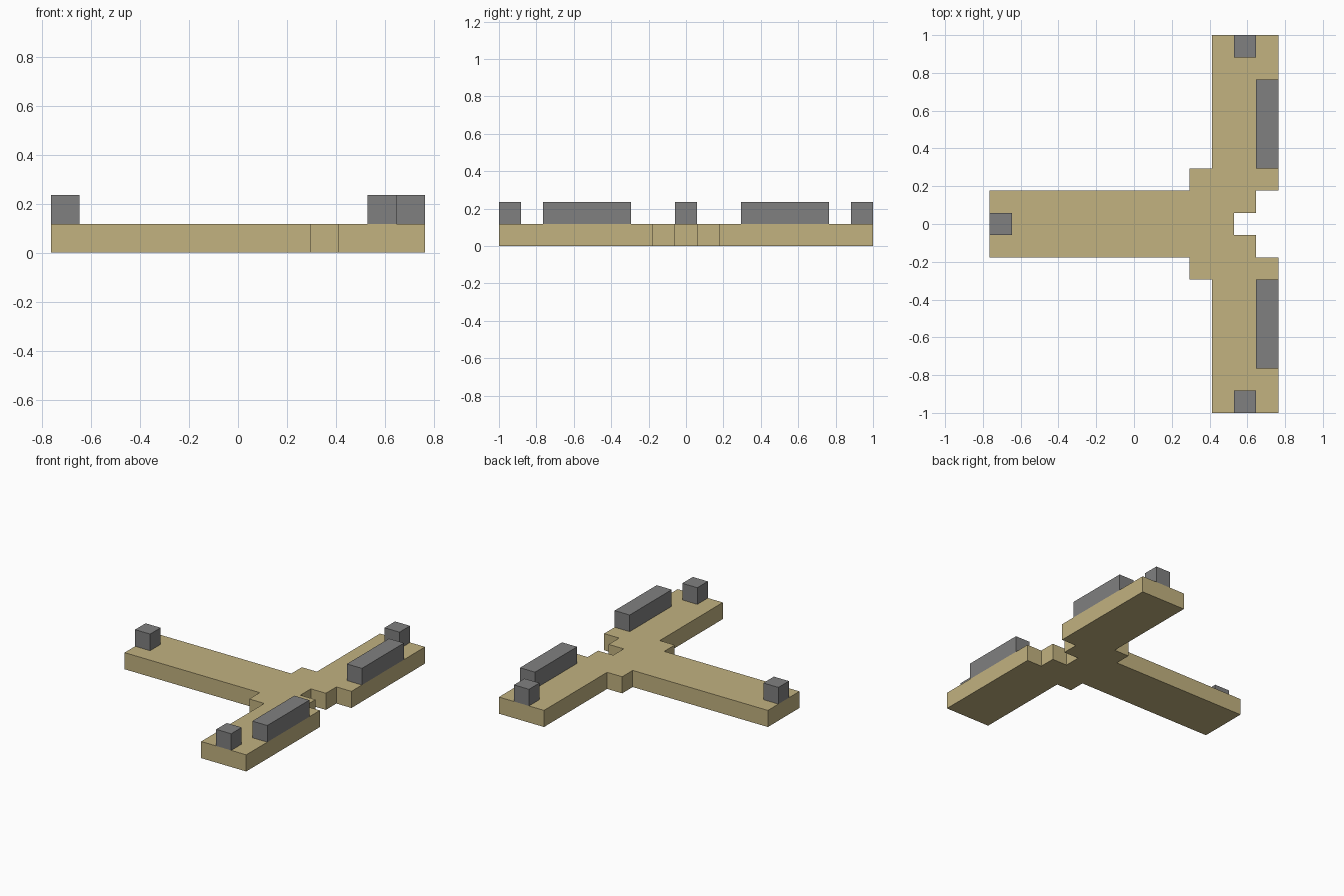
import bpy
import bmesh

U = 2 / 17  # one block of the plan

default = bpy.data.objects.get("Cube")
if default:
    bpy.data.objects.remove(default, do_unlink=True)


def make_material(name, rgb):
    mat = bpy.data.materials.new(name)
    mat.use_nodes = True
    mat.diffuse_color = (*rgb, 1)
    mat.node_tree.nodes["Principled BSDF"].inputs["Base Color"].default_value = (*rgb, 1)
    mat.roughness = 0.8
    return mat


sand = make_material("sand", (0.539, 0.445, 0.216))
grey = make_material("stone grey", (0.216, 0.216, 0.216))


def extrude_plan(name, plan, bottom, top, mat):
    """Raise a flat outline, given in blocks, into a solid."""
    bm = bmesh.new()
    face = bm.faces.new([bm.verts.new((x * U, y * U, bottom * U)) for x, y in plan])
    raised = bmesh.ops.extrude_face_region(bm, geom=[face])["geom"]
    verts = [v for v in raised if isinstance(v, bmesh.types.BMVert)]
    bmesh.ops.translate(bm, vec=(0, 0, (top - bottom) * U), verts=verts)
    bmesh.ops.recalc_face_normals(bm, faces=bm.faces)
    mesh = bpy.data.meshes.new(name)
    bm.to_mesh(mesh)
    bm.free()
    mesh.materials.append(mat)
    obj = bpy.data.objects.new(name, mesh)
    bpy.context.collection.objects.link(obj)
    return obj


def block(name, x0, x1, y0, y1):
    """Grey block standing on the base."""
    return extrude_plan(name, [(x0, y0), (x1, y0), (x1, y1), (x0, y1)], 1, 2, grey)


# T-shaped base: half outline mirrored across the long arm
half = [(-6.5, 1.5), (2.5, 1.5), (2.5, 2.5), (3.5, 2.5), (3.5, 8.5),
        (6.5, 8.5), (6.5, 1.5), (5.5, 1.5), (5.5, 0.5), (4.5, 0.5)]
extrude_plan("base", half + [(x, -y) for x, y in reversed(half)], 0, 1, sand)

# Post at the end of the long arm
block("long_arm_post", -6.5, -5.5, -0.5, 0.5)

# Low wall and end post on each side arm
for side, s in (("back", 1), ("front", -1)):
    block(side + "_wall", 5.5, 6.5, *sorted((2.5 * s, 6.5 * s)))
    block(side + "_post", 4.5, 5.5, *sorted((7.5 * s, 8.5 * s)))
